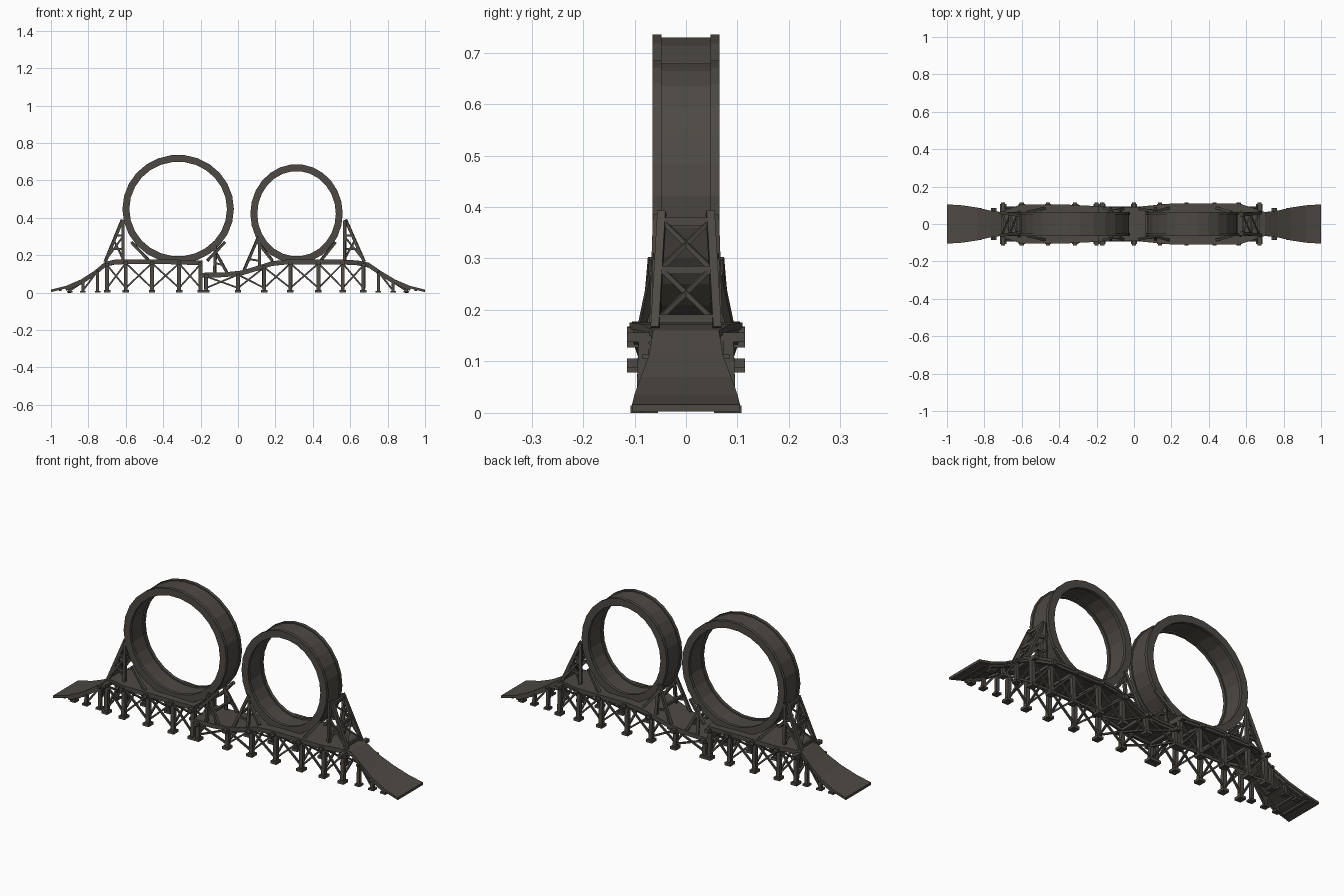
import bpy, bmesh, math
from mathutils import Vector, Matrix

if "Cube" in bpy.data.objects:
    bpy.data.objects.remove(bpy.data.objects["Cube"])

wood = bpy.data.materials.new("dark weathered wood")
wood.diffuse_color = (0.075, 0.066, 0.056, 1)
wood.use_nodes = True
wood.node_tree.nodes["Principled BSDF"].inputs["Base Color"].default_value = wood.diffuse_color


def finish(name, bm):
    bmesh.ops.recalc_face_normals(bm, faces=bm.faces)
    mesh = bpy.data.meshes.new(name)
    bm.to_mesh(mesh)
    bm.free()
    mesh.materials.append(wood)
    bpy.context.collection.objects.link(bpy.data.objects.new(name, mesh))


def beam(bm, p, q, w=0.016, d=None):
    """Square timber from p to q."""
    p, q = Vector(p), Vector(q)
    axis = q - p
    rot = axis.to_track_quat('Z', 'Y').to_matrix().to_4x4()
    size = Matrix.Diagonal((w, d or w, axis.length, 1))
    bmesh.ops.create_cube(bm, size=1, matrix=Matrix.Translation((p + q) / 2) @ rot @ size)


def box(bm, c, s):
    bmesh.ops.create_cube(bm, size=1, matrix=Matrix.Translation(c) @ Matrix.Diagonal((*s, 1)))


def sweep(bm, sections, closed=False):
    """Skin a row of equal cross-sections."""
    rings = [[bm.verts.new(v) for v in s] for s in sections]
    n = len(rings[0])
    for i in range(len(rings) - (0 if closed else 1)):
        a, b = rings[i], rings[(i + 1) % len(rings)]
        for k in range(n):
            bm.faces.new((a[k], a[(k + 1) % n], b[(k + 1) % n], b[k]))
    if not closed:
        bm.faces.new(rings[0])
        bm.faces.new(rings[-1])


# Decks: x, top height, half width
left_path = [(-1, .016, .105), (-.92, .036, .1), (-.84, .07, .088), (-.77, .115, .072),
             (-.71, .165, .064), (-.66, .176, .085), (-.6, .178, .105), (-.38, .178, .105), (-.19, .172, .095)]
right_path = [(-.2, .106, .095), (-.08, .108, .09), (.02, .118, .092), (.1, .142, .1), (.18, .168, .108),
              (.26, .176, .11), (.56, .176, .11), (.64, .172, .085), (.7, .16, .064),
              (.77, .112, .072), (.84, .07, .088), (.92, .036, .1), (1, .016, .105)]


def deck_height(path, x):
    for a, b in zip(path, path[1:]):
        if a[0] <= x <= b[0]:
            return a[1] + (b[1] - a[1]) * (x - a[0]) / (b[0] - a[0])
    return path[-1][1]


for name, path in (("left_deck", left_path), ("right_deck", right_path)):
    bm = bmesh.new()
    sweep(bm, [[(x, -h, z - .013), (x, h, z - .013), (x, h, z), (x, -h, z)] for x, z, h in path])
    finish(name, bm)
    # Edge beams below the raised deck
    bm = bmesh.new()
    for s in (-1, 1):
        for a, b in zip(path, path[1:]):
            if min(a[1], b[1]) > .03:
                beam(bm, (a[0], s * (a[2] - .012), a[1] - .018), (b[0], s * (b[2] - .012), b[1] - .018), .015)
    finish(name + "_edge_beams", bm)


# Loops: flat band with a raised rail on both sides
def loop(name, cx, cz, rx, rz, n=26):
    for part, y0, y1, t0, t1 in (("band", -.05, .05, .03, .006),
                                 ("front_rail", -.065, -.048, .037, 0),
                                 ("back_rail", .048, .065, .037, 0)):
        bm = bmesh.new()
        rows = []
        for i in range(n):
            a = 2 * math.pi * i / n
            rows.append([(cx + (rx - t) * math.cos(a), y, cz + (rz - t) * math.sin(a))
                         for t, y in ((t0, y0), (t0, y1), (t1, y1), (t1, y0))])
        sweep(bm, rows, True)
        finish(name + "_" + part, bm)


loop("large_loop", -.32, .447, .298, .29)
loop("small_loop", .313, .422, .247, .265)

# Trestle legs with feet, cross beams and bracing
for name, path, xs in (("left_trestle", left_path, (-.7, -.6, -.46, -.315, -.2)),
                       ("right_trestle", right_path, (-.17, 0, .14, .28, .43, .56, .67))):
    bm = bmesh.new()
    for i, x in enumerate(xs):
        top = deck_height(path, x) - .013
        for s in (-1, 1):
            beam(bm, (x, s * .087, 0), (x, s * .082, top), .02)
            box(bm, (x, s * .088, .007), (.034, .04, .014))
            if i + 1 < len(xs):
                x2 = xs[i + 1]
                top2 = deck_height(path, x2) - .02
                beam(bm, (x, s * .082, .025), (x2, s * .082, top2), .009)
                beam(bm, (x, s * .088, top - .007), (x2, s * .088, .025), .009)
        beam(bm, (x, -.115, top - .006), (x, .115, top - .006), .022, .018)
        beam(bm, (x - .006, -.085, .025), (x - .006, .085, top - .015), .009)
        beam(bm, (x + .006, .085, .025), (x + .006, -.085, top - .015), .009)
    finish(name, bm)

# Short ramp legs and joists
bm = bmesh.new()
for side, path in ((-1, left_path), (1, right_path)):
    for x in (.75, .83, .9, .95):
        top = deck_height(path, side * x) - .013
        beam(bm, (side * x, -.085, top - .003), (side * x, .085, top - .003), .014, .01)
        if x in (.75, .83, .9):
            for s in (-1, 1):
                beam(bm, (side * x, s * .07, 0), (side * x, s * .067, top), .016)
                box(bm, (side * x, s * .07, .005), (.03, .032, .01))
                if x > .75:
                    beam(bm, (side * x, s * .07, .01),
                         (side * (x - .07), s * .066, deck_height(path, side * (x - .07)) - .02), .009)
finish("ramp_supports", bm)

# Tall outer towers leaning against the loops
for name, side, top, base, inner in (("left_tower", -1, -.618, -.71, -.615),
                                     ("right_tower", 1, .575, .675, .57)):
    bm = bmesh.new()
    for s in (-1, 1):
        beam(bm, (base, s * .06, .165), (top, s * .047, .39), .016)
        beam(bm, (inner, s * .062, .165), (top - side * .003, s * .055, .385), .015)
        for t in (.3, .62):
            beam(bm, (base + (top - base) * t, s * (.06 - .013 * t), .165 + .225 * t),
                 (inner, s * .06, .165 + .225 * t), .011)
        beam(bm, (base, s * .06, .17), (inner, s * .06, .3), .01)
        beam(bm, (base + (top - base) * .5, s * .054, .28), (inner, s * .06, .18), .01)
    for t in (.08, .5, .92):
        x, z = base + (top - base) * t, .165 + .225 * t
        beam(bm, (x, -.056, z), (x, .056, z), .012, .016)
    for t0, t1 in ((.08, .5), (.5, .92)):
        for s in (-1, 1):
            beam(bm, (base + (top - base) * t0, -s * .052, .165 + .225 * t0),
                 (base + (top - base) * t1, s * .045, .165 + .225 * t1), .009)
    finish(name, bm)

# Inner struts between the two loops
bm = bmesh.new()
for s in (-1, 1):
    for x0, z0, x1, z1 in ((-.13, .235, -.055, .1), (-.12, .25, -.125, .1),
                           (.11, .3, .03, .115), (.115, .27, .115, .14)):
        beam(bm, (x0, s * .066, z0), (x1, s * .082, z1), .014)
    beam(bm, (-.125, s * .075, .16), (-.075, s * .075, .145), .01)
    beam(bm, (.055, s * .075, .18), (.115, s * .075, .17), .01)
for x, z in ((-.09, .165), (.068, .2)):
    beam(bm, (x, -.075, z), (x, .075, z), .012)
finish("inner_struts", bm)

# Sloping braces where the loops meet the decks
bm = bmesh.new()
for s in (-1, 1):
    for cx, r in ((-.32, .298), (.313, .247)):
        for d in (-1, 1):
            beam(bm, (cx + d * r * .84, s * .064, .27), (cx + d * r * .52, s * .085, .17), .014)
finish("loop_foot_braces", bm)
